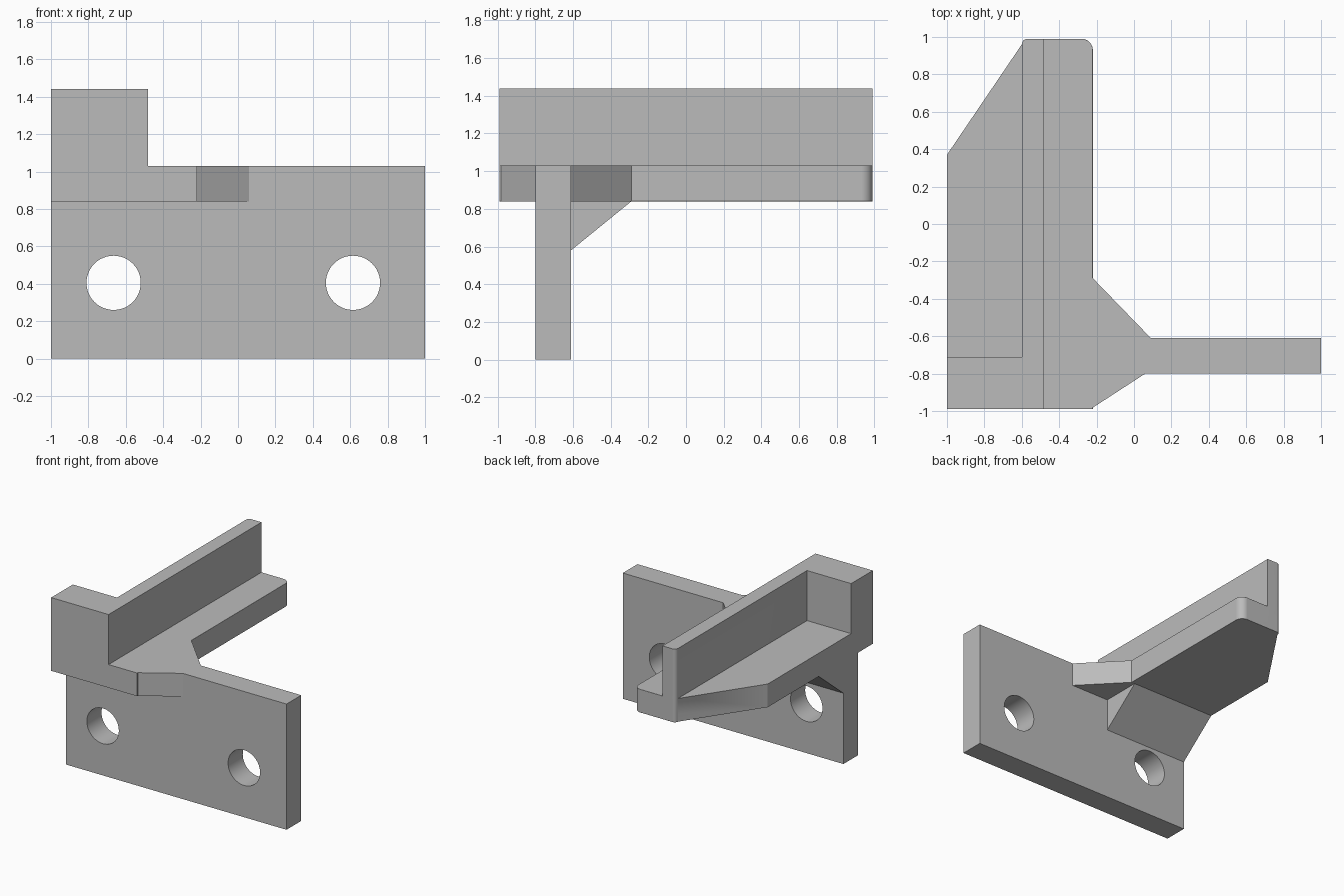
import bpy, bmesh, math

if "Cube" in bpy.data.objects:
    bpy.data.objects.remove(bpy.data.objects["Cube"], do_unlink=True)

grey = bpy.data.materials.new("plain grey")
grey.use_nodes = True
colour = (0.5, 0.5, 0.5, 1)
grey.diffuse_color = colour
grey.node_tree.nodes["Principled BSDF"].inputs["Base Color"].default_value = colour


def arc(cx, cy, r, start, end, steps=8):
    """Points of an arc, angles in degrees."""
    angles = [math.radians(start + (end - start) * i / steps) for i in range(steps + 1)]
    return [(cx + r * math.cos(a), cy + r * math.sin(a)) for a in angles]


def prism(name, outline, low, high, axis="z", rounded=None):
    """Extrude an outline along an axis; optionally round chosen rim edges."""
    place = {"z": lambda a, b, c: (a, b, c),
             "y": lambda a, b, c: (a, c, b),
             "x": lambda a, b, c: (c, a, b)}[axis]
    bm = bmesh.new()
    base = bm.faces.new([bm.verts.new(place(a, b, low)) for a, b in outline])
    grown = bmesh.ops.extrude_face_region(bm, geom=[base], use_keep_orig=True)["geom"]
    for v in grown:
        if isinstance(v, bmesh.types.BMVert):
            v.co["xyz".index(axis)] = high
    bmesh.ops.recalc_face_normals(bm, faces=bm.faces)
    if rounded:
        edges = [e for e in bm.edges if rounded(e.verts[0].co, e.verts[1].co)]
        bmesh.ops.bevel(bm, geom=edges, offset=0.03, segments=5, profile=0.5,
                        affect="EDGES", clamp_overlap=True)
    mesh = bpy.data.meshes.new(name)
    bm.to_mesh(mesh)
    bm.free()
    mesh.materials.append(grey)
    obj = bpy.data.objects.new(name, mesh)
    bpy.context.collection.objects.link(obj)
    return obj


def rect(a0, a1, b0, b1):
    return [(a0, b0), (a1, b0), (a1, b1), (a0, b1)]


def combine(target, tool, operation):
    mod = target.modifiers.new(operation, "BOOLEAN")
    mod.operation = operation
    mod.solver = "EXACT"
    mod.object = tool
    bpy.ops.object.select_all(action="DESELECT")
    bpy.context.view_layer.objects.active = target
    target.select_set(True)
    bpy.ops.object.modifier_apply(modifier=mod.name)
    bpy.data.objects.remove(tool, do_unlink=True)


# Shelf with a slanted outer corner and rounded inner and end rims
shelf_outline = ([(-1, -0.99), (-0.22, -0.99)]
                 + arc(-0.28, 0.93, 0.06, 0, 90)
                 + arc(-0.57, 0.96, 0.03, 90, 180, 5)
                 + [(-0.6, 0.93), (-1, 0.37)][1:])


def inner_or_end_rim(p, q):
    flat = abs(p.z - q.z) < 0.001
    inner = min(p.x, q.x) > -0.29
    end = min(p.y, q.y) > 0.98 and max(p.x, q.x) > -0.4
    return flat and (inner or end)


bracket = prism("bracket", shelf_outline, 0.84, 1.03, rounded=inner_or_end_rim)

# Upright rail with one softened end corner, and the block at its front
rail_outline = ([(-0.6, -0.99), (-0.48, -0.99), (-0.48, 0.99)]
                + arc(-0.57, 0.96, 0.03, 90, 180, 5))
additions = [
    prism("rail", rail_outline, 0.9, 1.44),
    prism("front_block", rect(-1, -0.55, -0.99, -0.71), 0.9, 1.44),
    # Mounting plate
    prism("mounting_plate", rect(-1, 1, 0, 1.03), -0.8, -0.61, "y"),
    # Braces beside and under the shelf
    prism("rear_brace", [(-0.3, -0.7), (0.09, -0.7), (0.09, -0.61),
                         (-0.22, -0.29), (-0.3, -0.29)], 0.84, 1.03),
    prism("front_brace", [(-0.225, -0.7), (0.06, -0.7), (0.06, -0.8),
                          (-0.225, -0.985)], 0.84, 1.03),
    prism("under_brace", [(-0.7, 0.58), (-0.61, 0.58), (-0.29, 0.84),
                          (-0.29, 0.9), (-0.7, 0.9)], -1, -0.25, "x"),
]
for part in additions:
    combine(bracket, part, "UNION")

# Bolt holes
for x in (-0.665, 0.615):
    hole = prism("hole_cutter", arc(x, 0.405, 0.145, 0, 360, 48)[:-1], -0.9, -0.5, "y")
    combine(bracket, hole, "DIFFERENCE")

# Smooth rounded rims, flat broad faces
bpy.ops.object.shade_smooth_by_angle(angle=math.radians(30))
weighted = bracket.modifiers.new("clean shading", "WEIGHTED_NORMAL")
weighted.keep_sharp = True
